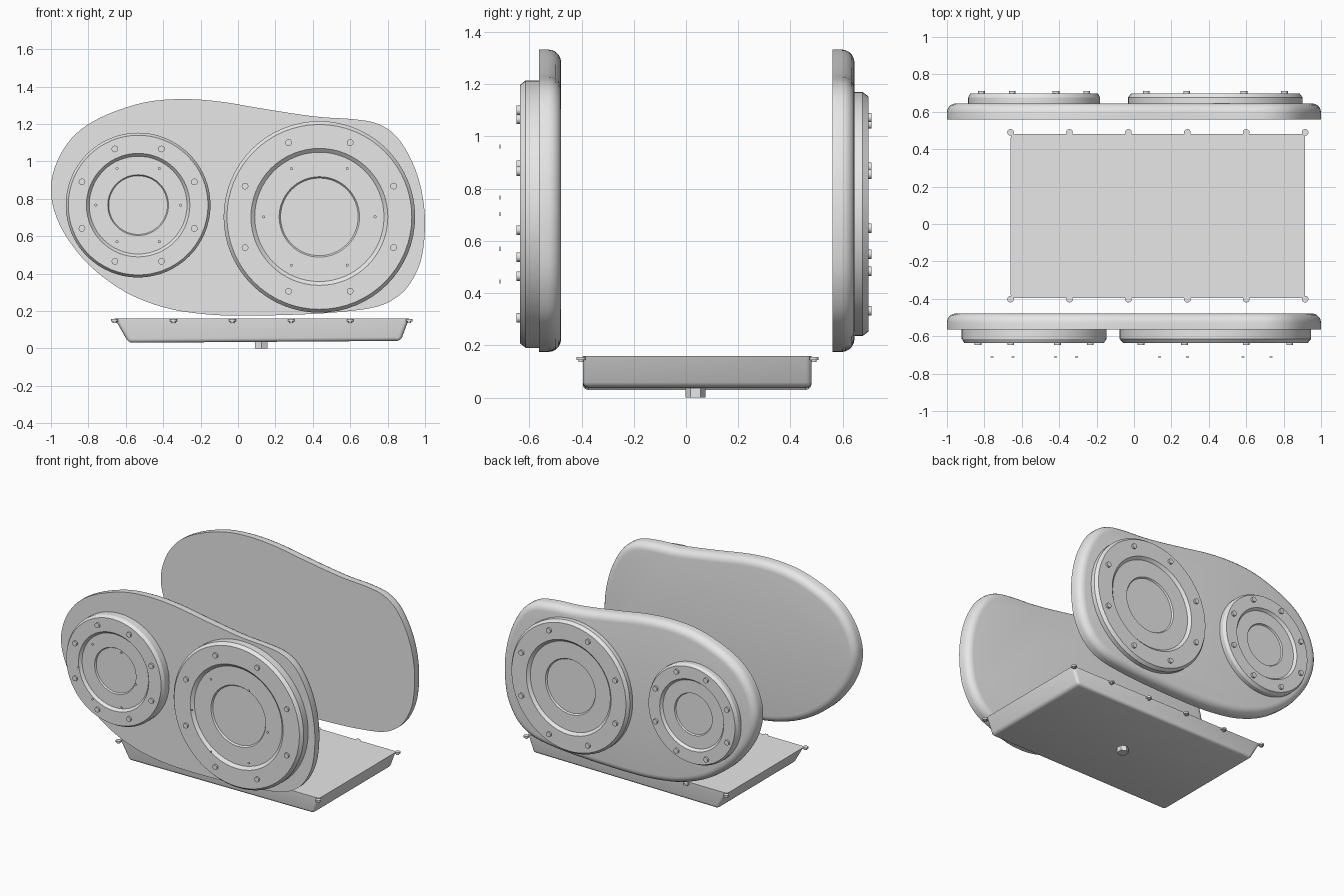
import bpy, bmesh, math
from mathutils import Vector, Matrix

if "Cube" in bpy.data.objects:
    bpy.data.objects.remove(bpy.data.objects["Cube"], do_unlink=True)

mat = bpy.data.materials.new("light_grey")
mat.use_nodes = True
mat.diffuse_color = (0.8, 0.8, 0.8, 1)
mat.node_tree.nodes["Principled BSDF"].inputs["Base Color"].default_value = (0.8, 0.8, 0.8, 1)


def finish(bm, name, angle=35):
    bmesh.ops.recalc_face_normals(bm, faces=bm.faces)
    mesh = bpy.data.meshes.new(name)
    bm.to_mesh(mesh)
    bm.free()
    mesh.materials.append(mat)
    ob = bpy.data.objects.new(name, mesh)
    bpy.context.collection.objects.link(ob)
    bpy.ops.object.select_all(action='DESELECT')
    bpy.context.view_layer.objects.active = ob
    ob.select_set(True)
    bpy.ops.object.shade_smooth_by_angle(angle=math.radians(angle))
    return ob


def smooth_loop(points, steps=4):
    """Closed Catmull-Rom curve through the points."""
    pts = [Vector(p) for p in points]
    n, out = len(pts), []
    for i in range(n):
        a, b, c, d = (pts[(i + k) % n] for k in (-1, 0, 1, 2))
        for s in range(steps):
            t = s / steps
            out.append(0.5 * (2 * b + (c - a) * t + (2 * a - 5 * b + 4 * c - d) * t ** 2
                              + (3 * b - a - 3 * c + d) * t ** 3))
    return out


def cylinder(bm, centre, radius, depth, axis='Y', sides=12):
    turn = Matrix.Rotation(math.pi / 2, 4, 'X') if axis == 'Y' else Matrix()
    bmesh.ops.create_cone(bm, cap_ends=True, segments=sides, radius1=radius, radius2=radius,
                          depth=depth, matrix=Matrix.Translation(centre) @ turn)


def circle(cx, cz, radius, count, phase=0.0):
    for i in range(count):
        a = 2 * math.pi * (i + phase) / count
        yield cx + radius * math.cos(a), cz + radius * math.sin(a)


# Cover plates: organic outline, rounded on the rear rim only
OUTLINE = [(-1, .83), (-.985, .95), (-.93, 1.07), (-.84, 1.17), (-.7, 1.25), (-.5, 1.315),
           (-.3, 1.333), (-.1, 1.32), (.1, 1.287), (.3, 1.255), (.45, 1.236), (.62, 1.225),
           (.75, 1.2), (.85, 1.13), (.93, 1.0), (.98, .85), (1, .68), (.985, .5), (.94, .38),
           (.87, .29), (.75, .225), (.55, .195), (.3, .18), (0, .175), (-.2, .185),
           (-.4, .22), (-.6, .3), (-.78, .43), (-.9, .57), (-.97, .7)]


def cover(name, y, depth=.085):
    bm = bmesh.new()
    face = bm.faces.new([bm.verts.new((p.x, y, p.y)) for p in smooth_loop(OUTLINE)])
    result = bmesh.ops.extrude_face_region(bm, geom=[face], use_keep_orig=True)
    moved = [g for g in result["geom"] if isinstance(g, bmesh.types.BMVert)]
    bmesh.ops.translate(bm, verts=moved, vec=(0, depth, 0))
    rim = [e for e in bm.edges if all(v.co.y > y + depth / 2 for v in e.verts)]
    bmesh.ops.bevel(bm, geom=rim, offset=.05, segments=5, profile=.5, affect='EDGES')
    return finish(bm, name)


# Round access lids: lathed profile with stepped recesses
def lid(name, cx, cz, radius, y, depth, side, sides=64):
    bm = bmesh.new()
    profile = [(1, 0), (1, depth - .022), (.965, depth), (.715, depth), (.675, depth - .018),
               (.42, depth - .018), (.405, depth - .028)]
    rings = [[bm.verts.new((x, y + side * h, z)) for x, z in circle(cx, cz, radius * r, sides)]
             for r, h in profile]
    for a, b in zip(rings, rings[1:]):
        for i in range(sides):
            j = (i + 1) % sides
            bm.faces.new((a[i], a[j], b[j], b[i]))
    bm.faces.new(rings[0])
    bm.faces.new(rings[-1])
    return finish(bm, name, 25)


def lid_bolts(name, cx, cz, radius, y, depth):
    bm = bmesh.new()
    for x, z in circle(cx, cz, radius, 8, .5):
        cylinder(bm, (x, y, z), .018, depth)
    return finish(bm, name)


def lid_pins(name, cx, cz, radius):
    bm = bmesh.new()
    for x, z in circle(cx, cz, radius, 6):
        cylinder(bm, (x, -.712, z), .008, .005, sides=8)
    return finish(bm, name)


cover("front_cover", -.563)
cover("rear_cover", .56)

LIDS = [("large", .435, .703, .512, .467, .43, .4, .298),
        ("small", -.534, .766, .387, .353, .325, .305, .226)]
for size, cx, cz, front_r, rear_r, front_bolt, rear_bolt, pin in LIDS:
    lid(f"{size}_front_lid", cx, cz, front_r, -.563, .073, -1)
    lid_bolts(f"{size}_front_lid_bolts", cx, cz, front_bolt, -.635, .026)
    lid_pins(f"{size}_front_lid_pins", cx, cz, pin)
    lid(f"{size}_rear_lid", cx, cz, rear_r, .645, .053, 1)
    lid_bolts(f"{size}_rear_lid_bolts", cx, cz, rear_bolt, .697, .028)

# Oil pan: tapered at both ends, softened below and at the corners
bm = bmesh.new()
loops = []
for y in (-.395, .48):
    loops.append([bm.verts.new((x, y, z)) for x, z in
                  ((-.66, .16), (-.585, .03), (.87, .04), (.915, .16))])
for i in range(4):
    j = (i + 1) % 4
    bm.faces.new((loops[0][i], loops[0][j], loops[1][j], loops[1][i]))
for loop in loops:
    bm.faces.new(loop)
soft = [e for e in bm.edges if any(v.co.z < .1 for v in e.verts)]
bmesh.ops.bevel(bm, geom=soft, offset=.02, segments=3, profile=.5, affect='EDGES')
finish(bm, "oil_pan")

# Pan flange bolts along both long sides
bm = bmesh.new()
for y in (-.402, .49):
    for i in range(6):
        x = -.66 + i * .315
        cylinder(bm, (x, y, .15), .018, .012, 'Z')
        cylinder(bm, (x, y, .142), .01, .012, 'Z')
finish(bm, "pan_bolts")

# Hexagonal drain plug
bm = bmesh.new()
cylinder(bm, (.125, .037, .02), .038, .04, 'Z', 6)
finish(bm, "drain_plug")
